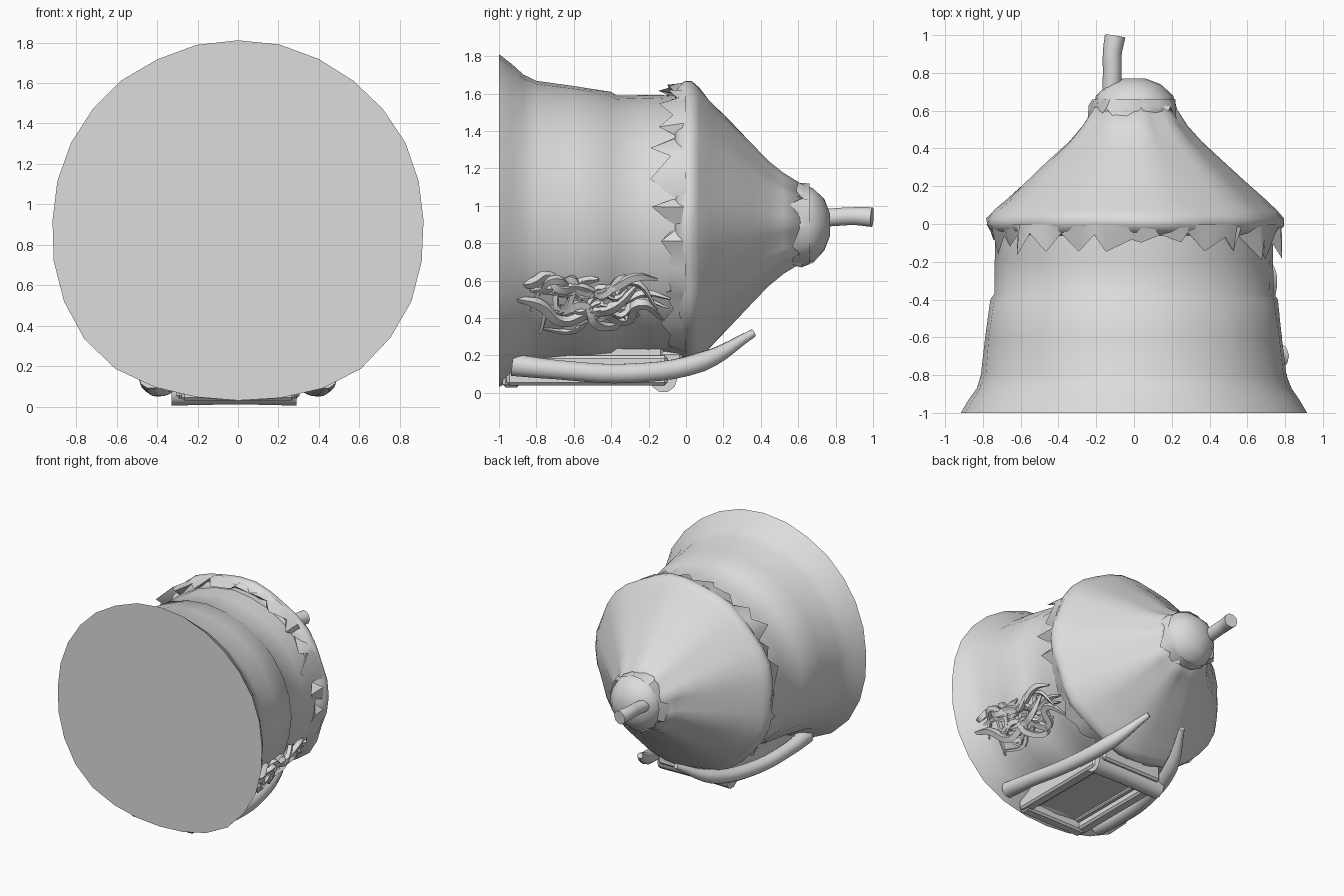
import bpy, bmesh, math, random
from mathutils import Vector

random.seed(4)
cube = bpy.data.objects.get("Cube")
if cube:
    bpy.data.objects.remove(cube, do_unlink=True)

# One plain grey clay colour
clay = bpy.data.materials.new("plain_grey")
clay.use_nodes = True
clay.diffuse_color = (0.72, 0.72, 0.72, 1)
clay.node_tree.nodes["Principled BSDF"].inputs["Base Color"].default_value = (0.72, 0.72, 0.72, 1)


def finish(obj, angle=60):
    """Give the object its material and smooth shading with sharp edges."""
    obj.data.materials.clear()
    obj.data.materials.append(clay)
    bpy.ops.object.select_all(action="DESELECT")
    obj.select_set(True)
    bpy.context.view_layer.objects.active = obj
    if obj.type == "CURVE":
        bpy.ops.object.convert(target="MESH")
        obj = bpy.context.object
    bpy.ops.object.shade_smooth_by_angle(angle=math.radians(angle))


def from_bmesh(name, bm, angle=60):
    bmesh.ops.recalc_face_normals(bm, faces=bm.faces)
    mesh = bpy.data.meshes.new(name)
    bm.to_mesh(mesh)
    bm.free()
    obj = bpy.data.objects.new(name, mesh)
    bpy.context.collection.objects.link(obj)
    finish(obj, angle)


def polar(a, y, r, squash, centre):
    return Vector((r * math.cos(a), y, centre + r * squash * math.sin(a)))


def lathe(name, profile, sides=36, wobble=0.0, flutes=0, depth=0.0):
    """Closed body about the y axis from (y, radius, squash, centre, low corner bulge) rows."""
    bm = bmesh.new()
    rings = []
    for y, r, squash, centre, bulge in profile:
        ring = []
        for i in range(sides):
            a = math.tau * i / sides
            rr = r * (1 + random.uniform(-wobble, wobble)) + depth * math.cos(flutes * a)
            if math.sin(a) < 0:
                rr *= 1 + bulge * math.sin(2 * a) ** 2
            ring.append(bm.verts.new(polar(a, y, rr, squash, centre)))
        rings.append(ring)
    for lo, hi in zip(rings, rings[1:]):
        for i in range(sides):
            j = (i + 1) % sides
            bm.faces.new((lo[i], lo[j], hi[j], hi[i]))
    bm.faces.new(rings[0])
    bm.faces.new(rings[-1])
    from_bmesh(name, bm)


def fringe(name, y, r, flare, lengths, centre, teeth, squash=1.0):
    """Ragged thatch edge hanging towards -y."""
    bm = bmesh.new()
    rows = []
    for i in range(teeth * 2):
        a = math.tau * (i + random.uniform(-0.4, 0.4)) / (teeth * 2)
        drop = random.uniform(*lengths) if i % 2 else lengths[0] * random.uniform(0.5, 1)
        rim = r + random.uniform(-flare, flare * 0.3)
        rows.append([bm.verts.new(polar(a, yy, rr, squash, centre))
                     for yy, rr in ((y, r), (y - drop, rim), (y - 0.03, r * 0.91))])
    for this, after in zip(rows, rows[1:] + rows[:1]):
        for k in range(2):
            bm.faces.new((this[k], after[k], after[k + 1], this[k + 1]))
    from_bmesh(name, bm, 45)


def tube(name, points, radius, sides=3, tips=(1, 1)):
    curve = bpy.data.curves.new(name, "CURVE")
    curve.dimensions = "3D"
    curve.bevel_depth = radius
    curve.bevel_resolution = sides
    curve.resolution_u = 5
    curve.use_fill_caps = True
    spline = curve.splines.new("BEZIER")
    spline.bezier_points.add(len(points) - 1)
    for k, (bp, p) in enumerate(zip(spline.bezier_points, points)):
        bp.co = p
        bp.handle_left_type = bp.handle_right_type = "AUTO"
        bp.radius = tips[0] if k == 0 else tips[1] if k == len(points) - 1 else 1
    obj = bpy.data.objects.new(name, curve)
    bpy.context.collection.objects.link(obj)
    finish(obj)


def box(name, lo, hi, bevel=0.015):
    bm = bmesh.new()
    bmesh.ops.create_cube(bm, size=1)
    for v in bm.verts:
        v.co = Vector([l + (h - l) * (c + 0.5) for l, h, c in zip(lo, hi, v.co)])
    bmesh.ops.bevel(bm, geom=bm.edges[:], offset=bevel, segments=1, affect="EDGES")
    from_bmesh(name, bm, 30)


# Round wall flaring out to a flat floor at the front, with a shallow seam
lathe("wall", [(-1, 0.92, 0.965, 0.92, 0.055), (-0.93, 0.875, 0.965, 0.915, 0.05),
               (-0.87, 0.835, 0.96, 0.9, 0.04), (-0.8, 0.808, 0.955, 0.9, 0.03),
               (-0.6, 0.785, 0.95, 0.895, 0.02), (-0.4, 0.758, 0.945, 0.89, 0.02),
               (-0.37, 0.737, 0.945, 0.89, 0.02), (-0.2, 0.735, 0.955, 0.89, 0.02),
               (0, 0.73, 0.955, 0.89, 0.01)], sides=28, wobble=0.006)

# Softly fluted thatch roof
roof = [(-0.06, 0.72), (-0.04, 0.755), (-0.01, 0.782), (0.03, 0.787), (0.07, 0.75), (0.13, 0.68),
        (0.22, 0.582), (0.34, 0.455), (0.44, 0.345), (0.52, 0.275), (0.62, 0.21)]
lathe("roof", [(y, r, 0.965, 0.905, 0.01) for y, r in roof], wobble=0.01, flutes=9, depth=0.01)
fringe("eave_fringe", 0.0, 0.782, 0.07, (0.085, 0.2), 0.905, 27, 0.965)

# Roof cap with ragged collar and a bent stick
cap = [(0.53, 0.2), (0.6, 0.22), (0.68, 0.205), (0.74, 0.14), (0.77, 0.06)]
lathe("roof_cap", [(y, r, 1, 0.9, 0) for y, r in cap], sides=14, wobble=0.05)
fringe("cap_collar", 0.66, 0.22, -0.04, (0.05, 0.19), 0.9, 9)
tube("cap_stick", [(-0.12, 0.66, 0.93), (-0.115, 0.8, 0.94), (-0.115, 0.9, 0.945), (-0.1, 0.995, 0.94)],
     0.05, tips=(1, 1.1))

# Door on the underside, set in a stepped frame
box("door_panel", (-0.27, -0.92, 0.1), (0.27, -0.12, 0.26))
box("door_sill", (-0.28, -0.98, 0.03), (0.28, -0.89, 0.2))
for side, label in ((1, "left"), (-1, "right")):
    box(label + "_door_jamb", (side * 0.26 - 0.045, -0.96, 0.04), (side * 0.26 + 0.045, -0.1, 0.2))
    box(label + "_inner_trim", (side * 0.19 - 0.02, -0.88, 0.08), (side * 0.19 + 0.02, -0.16, 0.14), 0.008)
    # Curved gable beams leaning together above the door
    tube(label + "_gable_beam",
         [(side * 0.43, -0.93, 0.15), (side * 0.43, -0.7, 0.125), (side * 0.38, -0.3, 0.105),
          (side * 0.29, 0.08, 0.165), (side * 0.16, 0.36, 0.32)], 0.054, tips=(1.15, 0.4))
tube("door_lintel", [(-0.33, -0.12, 0.075), (0, -0.12, 0.08), (0.29, -0.12, 0.075)], 0.073)
box("lintel_block", (-0.27, -0.16, 0.08), (0.27, -0.02, 0.22))

# Tangled vines on the low side of the wall
for k in range(17):
    a = math.radians(random.uniform(-43, -20))
    start = random.uniform(-0.92, -0.6)
    end = random.uniform(-0.5, -0.05)
    path = []
    for s in range(6):
        y = start + (end - start) * s / 5 + random.uniform(-0.04, 0.04)
        r = 0.755 + 0.13 * max(0, -y - 0.25) + random.uniform(-0.015, 0.04)
        path.append(polar(a + random.uniform(-0.13, 0.13), y, r, 0.95, 0.895))
    tube("vine_%d" % (k + 1), path, random.uniform(0.012, 0.032), 0, (0.4, 0.3))
